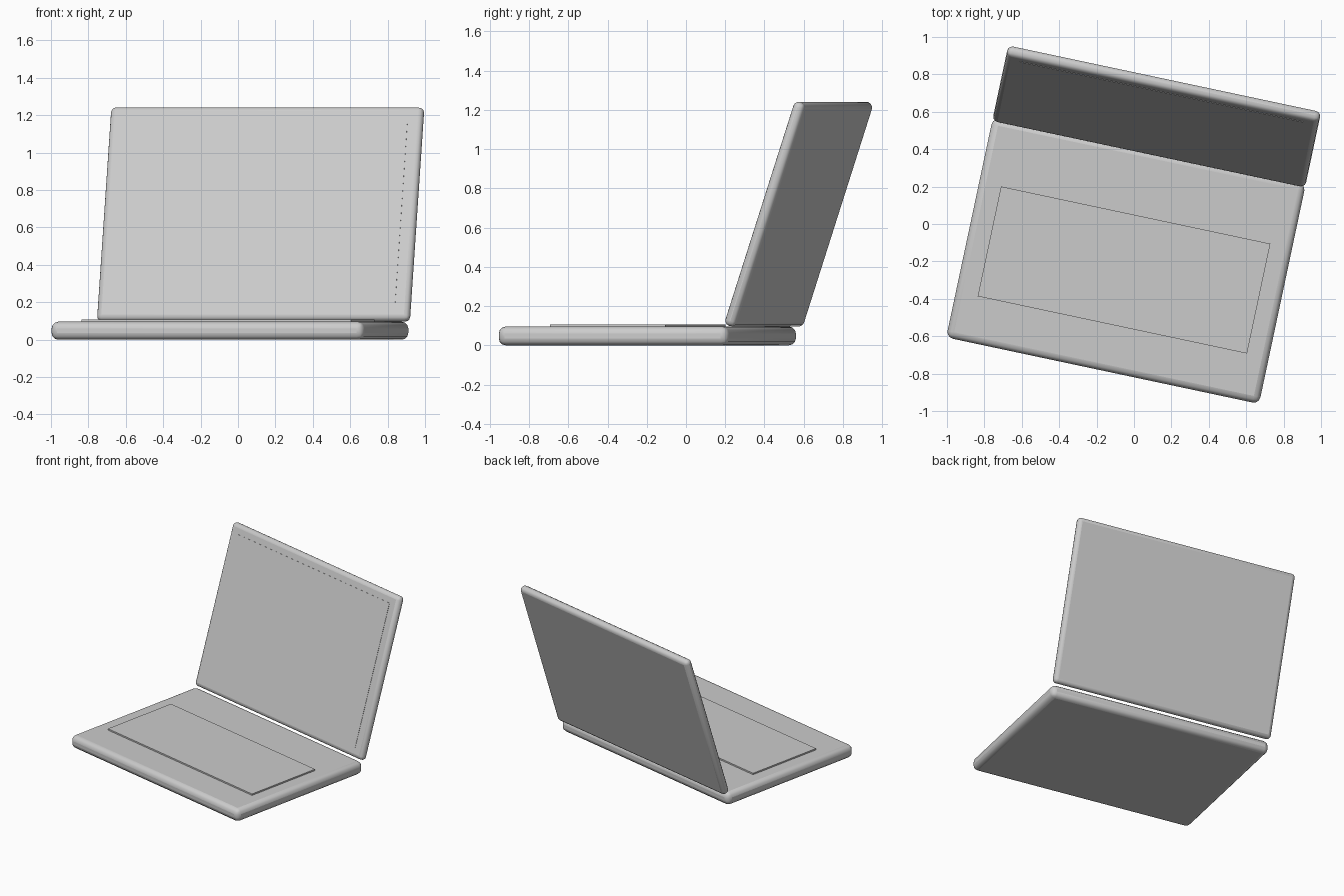
import bpy
from math import radians
from mathutils import Matrix

if "Cube" in bpy.data.objects:
    bpy.data.objects.remove(bpy.data.objects["Cube"])

# Whole laptop is turned 12 degrees about z around the base centre
BODY = Matrix.Translation((-0.043, -0.197, 0)) @ Matrix.Rotation(radians(-12), 4, 'Z')
# Screen frame: local x = width, y = thickness, z = height, leaning back 18 degrees
LID = BODY @ Matrix.Translation((0, 0.789, 0.669)) @ Matrix.Rotation(radians(-18), 4, 'X')


def slab(name, size, frame, offset=(0, 0, 0), radius=0.0):
    """Box of a given size placed in a frame, with optional rounded edges."""
    bpy.ops.mesh.primitive_cube_add(size=1)
    ob = bpy.context.object
    ob.name = name
    ob.data.transform(Matrix.Diagonal((*size, 1)))
    ob.matrix_world = frame @ Matrix.Translation(offset)
    if radius:
        bevel = ob.modifiers.new("rounded_edges", 'BEVEL')
        bevel.width = radius
        bevel.segments = 3
        bpy.ops.object.shade_smooth_by_angle(angle=radians(40))
    return ob


# Base with a slightly raised keyboard plate
slab("base", (1.71, 1.2, 0.096), BODY, (0, 0, 0.048), 0.036)
slab("keyboard", (1.472, 0.6, 0.02), BODY, (0, -0.05, 0.097))

# Open lid with a thin display panel on its front
slab("lid", (1.71, 0.06, 1.2), LID, radius=0.028)
slab("display", (1.55, 0.01, 1.07), LID, (0, -0.027, -0.005))
